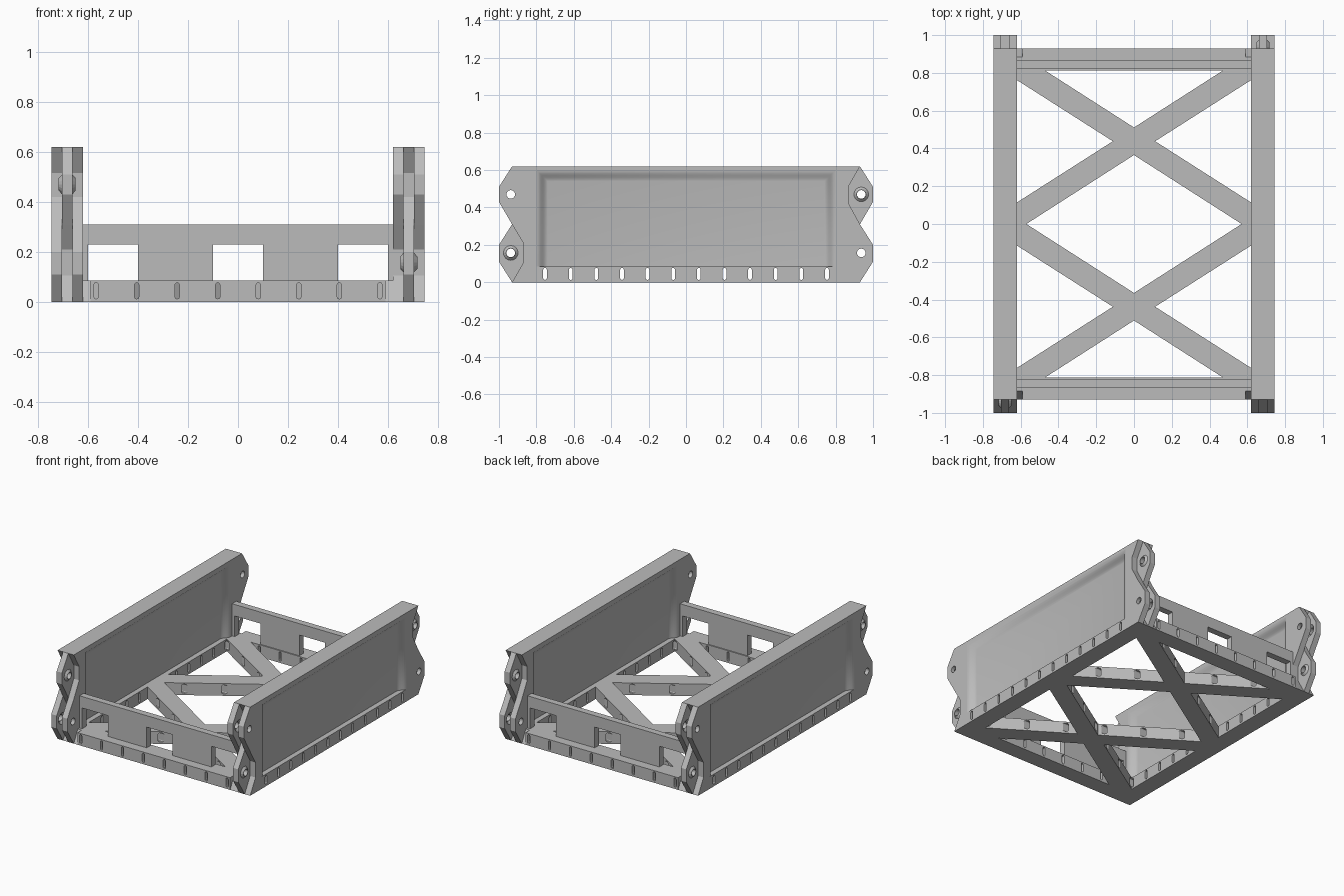
import bpy, bmesh, math
from mathutils import Matrix

cube = bpy.data.objects.get("Cube")
if cube:
    bpy.data.objects.remove(cube, do_unlink=True)

grey = bpy.data.materials.new("plain grey")
grey.use_nodes = True
grey.diffuse_color = (0.5, 0.5, 0.5, 1)
grey.node_tree.nodes["Principled BSDF"].inputs["Base Color"].default_value = (0.5, 0.5, 0.5, 1)

RAIL = 0.085          # height of the base lattice
IN, OUT = 0.62, 0.745  # inner and outer face of a side wall
A, B = 0.662, 0.703    # limits of the middle layer of a side wall
HOLES = (0.157, 0.47)  # heights of the hinge holes
PIN = 0.937


def make(name, bm):
    bmesh.ops.recalc_face_normals(bm, faces=bm.faces)
    mesh = bpy.data.meshes.new(name)
    bm.to_mesh(mesh)
    bm.free()
    mesh.materials.append(grey)
    ob = bpy.data.objects.new(name, mesh)
    bpy.context.collection.objects.link(ob)
    return ob


def loft(bm, rings, smooth=()):
    """Close a stack of equal point rings; chosen ring sides are smooth."""
    rows = [[bm.verts.new(p) for p in ring] for ring in rings]
    n = len(rows[0])
    bm.faces.new(rows[0])
    bm.faces.new(rows[-1]).smooth = bool(smooth)
    for a, b in zip(rows, rows[1:]):
        for i in range(n):
            j = (i + 1) % n
            bm.faces.new((a[i], a[j], b[j], b[i])).smooth = i in smooth


def place(p, axis, d):
    return {"x": (d, p[0], p[1]), "y": (p[0], d, p[1]), "z": (p[0], p[1], d)}[axis]


def prism(bm, pts, axis, lo, hi):
    loft(bm, [[place(p, axis, d) for p in pts] for d in (lo, hi)])


def rect(a0, a1, b0, b1):
    return [(a0, b0), (a1, b0), (a1, b1), (a0, b1)]


def circle(cx, cy, r, n=16):
    return [(cx + r * math.cos(2 * math.pi * i / n), cy + r * math.sin(2 * math.pi * i / n))
            for i in range(n)]


def capsule(c, r=0.01, lo=0.012, hi=0.077):
    """Upright slot outline with rounded ends."""
    pts = []
    for i in range(10):
        t = math.pi * (i if i < 5 else i - 1) / 4
        pts.append((c + r * math.cos(t), (hi - r if i < 5 else lo + r) + r * math.sin(t)))
    return pts


def cut(ob, bm):
    tool = make("cutter", bm)
    tool.hide_render = True
    mod = ob.modifiers.new("cut", "BOOLEAN")
    mod.operation, mod.solver, mod.object = "DIFFERENCE", "EXACT", tool
    bpy.context.view_layer.objects.active = ob
    bpy.ops.object.modifier_apply(modifier=mod.name)
    bpy.data.objects.remove(tool, do_unlink=True)


def side_slots(bm):
    for i in range(12):
        prism(bm, capsule((i - 5.5) * 0.137), "x", -1, 1)


# Base lattice: a plate with triangular and diamond openings
bm = bmesh.new()
prism(bm, rect(-0.622, 0.622, -0.93, 0.93), "z", 0, RAIL)
lattice = make("base_lattice", bm)
bm = bmesh.new()
prism(bm, [(-0.57, 0), (0, -0.365), (0.57, 0), (0, 0.365)], "z", -1, 1)
for s in (-1, 1):
    prism(bm, [(-0.47, 0.812 * s), (0.47, 0.812 * s), (0, 0.511 * s)], "z", -1, 1)
    for t in (-1, 1):
        prism(bm, [(0.62 * t, 0.762 * s), (0.112 * t, 0.438 * s), (0.62 * t, 0.114 * s)], "z", -1, 1)
cut(lattice, bm)

# Slots and hinge clearances in the lattice
bm = bmesh.new()
side_slots(bm)
cut(lattice, bm)
bm = bmesh.new()
for s in (-1, 1):
    for i in range(8):
        prism(bm, capsule((i - 3.5) * 0.162, 0.009), "y", 0.8 * s, 0.96 * s)
    for t in (-1, 1):
        prism(bm, [(0.96 * s, -0.01), (0.935 * s, -0.01), (0.885 * s, RAIL), (0.885 * s, 0.1),
                   (0.96 * s, 0.1)], "x", 0.59 * t, 0.65 * t)
cut(lattice, bm)

# End walls with three windows
for s, name in ((-1, "front_wall"), (1, "back_wall")):
    bm = bmesh.new()
    prism(bm, rect(-0.622, 0.622, RAIL, 0.31), "y", 0.82 * s, 0.866 * s)
    wall = make(name, bm)
    bm = bmesh.new()
    for x in (-0.5, 0, 0.5):
        prism(bm, rect(x - 0.1, x + 0.1, 0.05, 0.23), "y", 0.7 * s, s)
    cut(wall, bm)


def layer_outline(f):
    """Wall outline: at one end the lug is high, at the other it is low."""
    half = [(-0.93, 0.62), (-1, 0.51), (-1, 0.43), (-0.93, 0.31), (-0.87, 0.21), (-0.87, 0.105), (-0.93, 0)]
    low = [(0.93, 0), (1, 0.11), (1, 0.2), (0.93, 0.31), (0.87, 0.42), (0.87, 0.515), (0.93, 0.62)]
    return [(y * f, z) for y, z in half + low]


def pocket(bm, face, depth):
    """Dished recess with a softly curved edge and a sharp bottom ledge."""
    rings = []
    for i in range(-1, 7):
        t = max(i, 0) / 6
        d = face - depth * 0.3 if i < 0 else face + depth * (1 - math.cos(math.pi * t)) / 2
        e = 0.06 * t
        rings.append([place(p, "x", d) for p in rect(-0.8 + e, 0.8 - e, RAIL, 0.6 - e)])
    loft(bm, rings, smooth=(1, 2, 3))


def wall_layer(name, lo, hi, f, dish=None, cone=None):
    bm = bmesh.new()
    prism(bm, layer_outline(f), "x", lo, hi)
    ob = make(name, bm)
    bm = bmesh.new()
    side_slots(bm)
    for y in (-PIN, PIN):
        for z in HOLES:
            prism(bm, circle(y, z, 0.023), "x", 0.5, 0.9)
    cut(ob, bm)
    if dish:
        bm = bmesh.new()
        pocket(bm, *dish)
        cut(ob, bm)
    # Conical seats on the faces of the fork plates
    if cone:
        bm = bmesh.new()
        for y, z in ((-PIN, HOLES[1]), (PIN, HOLES[0])):
            loft(bm, [[place(p, "x", d) for p in circle(y, z, r)]
                      for d, r in ((cone[0], 0.042), (cone[1], 0.024))])
        cut(ob, bm)
    return ob


def boss(name, y, z):
    """Hollow double cone around a tongue hole."""
    bm = bmesh.new()
    mid = (A + B) / 2
    for s in (-1, 1):
        rows = [[bm.verts.new(place(p, "x", mid + s * d)) for p in circle(y, z, r)]
                for d, r in ((0.02, 0.04), (0.034, 0.025), (0.034, 0.023), (0.02, 0.023))]
        for a, b in zip(rows, rows[1:] + rows[:1]):
            for i in range(16):
                j = (i + 1) % 16
                bm.faces.new((a[i], a[j], b[j], b[i]))
    return make(name, bm)


# Left wall: two fork plates around a core whose lugs are reversed
parts = [
    wall_layer("wall_inner_plate", IN, A, 1, (IN, 0.036), (A + 0.0001, A - 0.016)),
    wall_layer("wall_core", A, B, -1),
    wall_layer("wall_outer_plate", B, OUT, 1, (OUT, -0.036), (B - 0.0001, B + 0.016)),
    boss("lower_boss", -PIN, HOLES[0]),
    boss("upper_boss", PIN, HOLES[1]),
]

# Right wall: the same parts turned half way round
for ob in parts:
    twin = ob.copy()
    twin.data = ob.data.copy()
    twin.data.transform(Matrix.Rotation(math.pi, 4, "Z"))
    bpy.context.collection.objects.link(twin)
    twin.name = "right_" + ob.name
    ob.name = "left_" + ob.name
